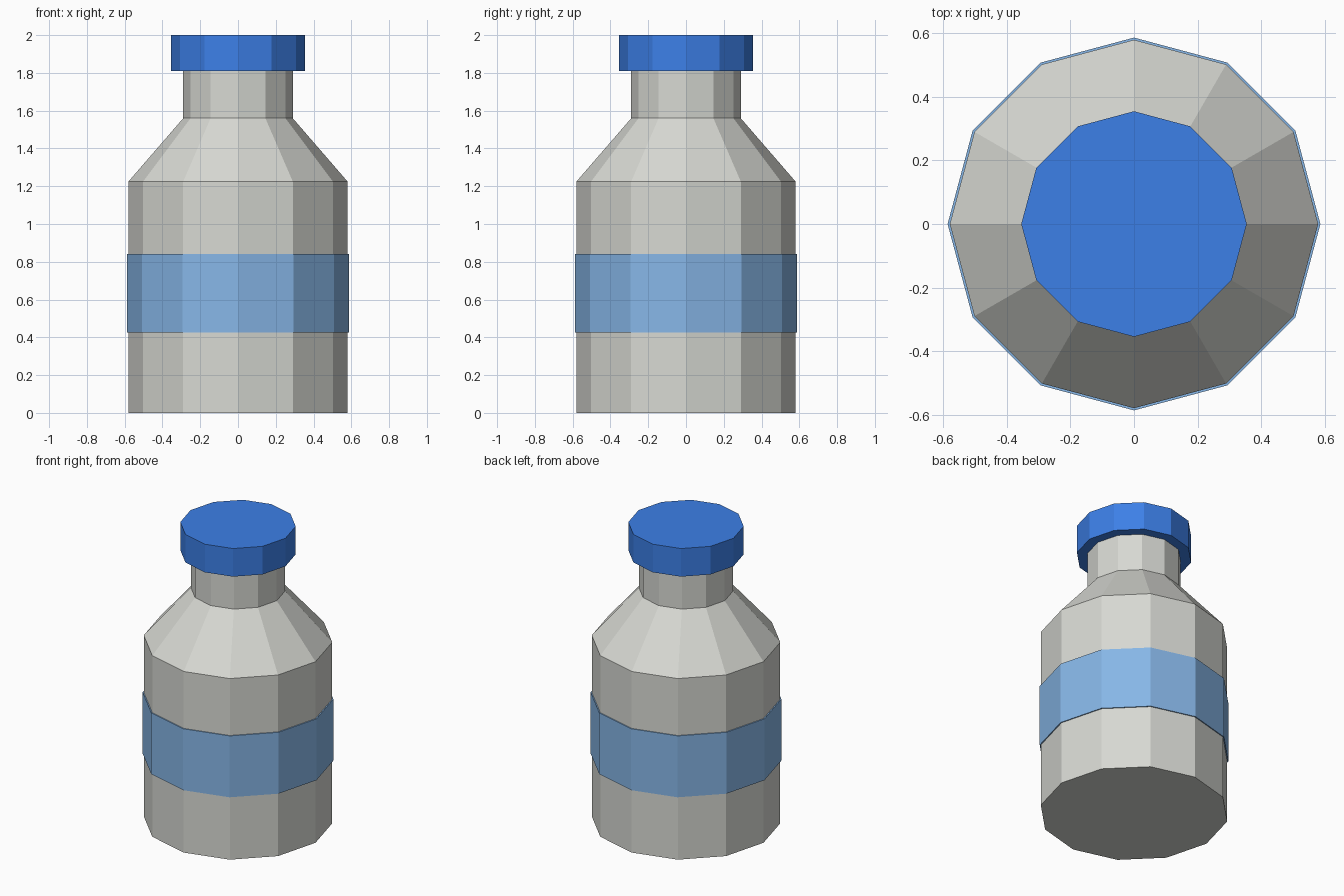
import bpy
import bmesh
from math import cos, sin, tau

SIDES = 12

cube = bpy.data.objects.get("Cube")
if cube:
    bpy.data.objects.remove(cube, do_unlink=True)


def make_material(name, color):
    mat = bpy.data.materials.new(name)
    mat.use_nodes = True
    mat.diffuse_color = (*color, 1)
    for node in mat.node_tree.nodes:
        if node.type == "BSDF_PRINCIPLED":
            node.inputs["Base Color"].default_value = (*color, 1)
    return mat


def lathe(name, profile, mat, ring=False):
    """Turn a (radius, z) profile; close it as a ring or cap both ends."""
    bm = bmesh.new()
    loops = [[bm.verts.new((r * cos(tau * i / SIDES), r * sin(tau * i / SIDES), z))
              for i in range(SIDES)] for r, z in profile]
    pairs = list(zip(loops, loops[1:]))
    if ring:
        pairs.append((loops[-1], loops[0]))
    else:
        bm.faces.new(reversed(loops[0]))
        bm.faces.new(loops[-1])
    for low, high in pairs:
        for i in range(SIDES):
            j = (i + 1) % SIDES
            bm.faces.new((low[i], low[j], high[j], high[i]))
    bmesh.ops.recalc_face_normals(bm, faces=bm.faces[:])
    mesh = bpy.data.meshes.new(name)
    bm.to_mesh(mesh)
    bm.free()
    mesh.materials.append(mat)
    obj = bpy.data.objects.new(name, mesh)
    bpy.context.collection.objects.link(obj)
    return obj


glass = make_material("pale grey", (0.68, 0.69, 0.65))
label = make_material("light blue", (0.24, 0.47, 0.80))
blue = make_material("bright blue", (0.047, 0.22, 0.82))

# Body with sloped shoulder and straight neck
lathe("bottle_body", [(0.58, 0), (0.58, 1.225), (0.29, 1.56), (0.29, 1.82)], glass)

# Thin label band wrapped round the body
lathe("label_band", [(0.575, 0.425), (0.587, 0.425), (0.587, 0.84), (0.575, 0.84)],
      label, ring=True)

# Flat screw cap
lathe("cap", [(0.355, 1.81), (0.355, 2.0)], blue)
